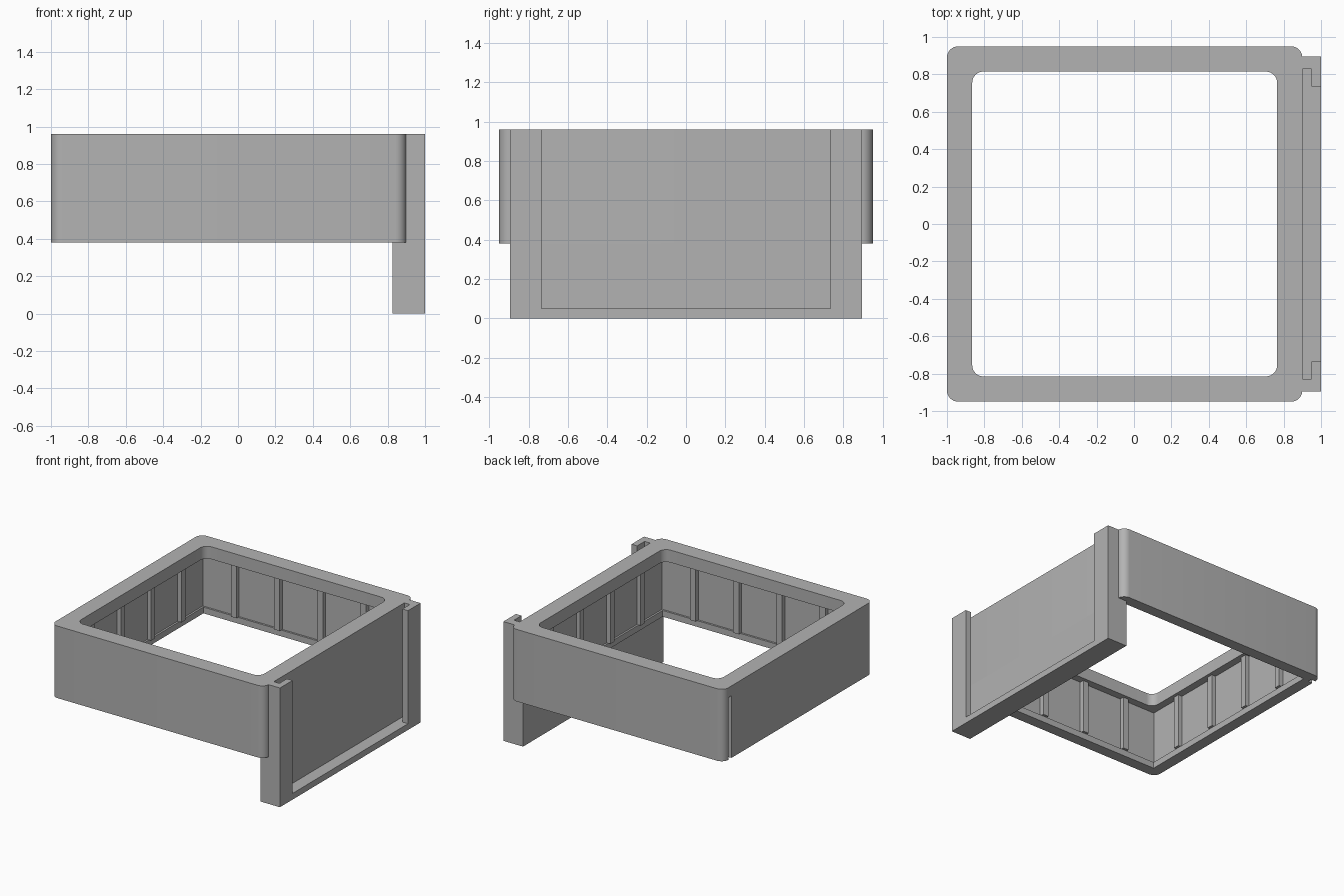
import bpy, bmesh, math

if "Cube" in bpy.data.objects:
    bpy.data.objects.remove(bpy.data.objects["Cube"])

grey = bpy.data.materials.new("light_grey")
grey.diffuse_color = (0.45, 0.45, 0.45, 1)
grey.use_nodes = True
grey.node_tree.nodes["Principled BSDF"].inputs["Base Color"].default_value = grey.diffuse_color

X0, X1, Y = -1.0, 0.90, 0.95      # outer limits of the square frame
CX = (X0 + X1) / 2
Z0, Z1 = 0.38, 0.96
N = 8                             # segments per rounded corner


def finish(name, bm):
    bmesh.ops.remove_doubles(bm, verts=bm.verts, dist=1e-5)
    bmesh.ops.recalc_face_normals(bm, faces=bm.faces)
    me = bpy.data.meshes.new(name)
    bm.to_mesh(me)
    bm.free()
    me.materials.append(grey)
    ob = bpy.data.objects.new(name, me)
    bpy.context.collection.objects.link(ob)
    return ob


def box(name, x0, x1, y0, y1, z0, z1):
    bm = bmesh.new()
    bmesh.ops.create_cube(bm, size=1)
    for v in bm.verts:
        v.co = ((x0 + x1) / 2 + v.co.x * (x1 - x0),
                (y0 + y1) / 2 + v.co.y * (y1 - y0),
                (z0 + z1) / 2 + v.co.z * (z1 - z0))
    return finish(name, bm)


def extrude_outline(name, pts, z0, z1):
    bm = bmesh.new()
    face = bm.faces.new([bm.verts.new((x, y, z0)) for x, y in pts])
    new = bmesh.ops.extrude_face_region(bm, geom=[face])["geom"]
    for v in new:
        if isinstance(v, bmesh.types.BMVert):
            v.co.z = z1
    return finish(name, bm)


def ring(bm, inset, z, r):
    hx, hy = (X1 - X0) / 2 - inset - r, Y - inset - r
    verts = []
    for k, (sx, sy) in enumerate([(1, 1), (-1, 1), (-1, -1), (1, -1)]):
        for i in range(N + 1):
            a = (k + i / N) * math.pi / 2
            verts.append(bm.verts.new((CX + sx * hx + r * math.cos(a),
                                       sy * hy + r * math.sin(a), z)))
    return verts


# Square frame: section swept around as (inset, height, corner radius)
section = [(0, Z0, .06), (0, Z1, .06), (.135, Z1, .06), (.135, .86, .06),
           (.075, .86, 0), (.075, .43, 0), (.09, .43, 0), (.09, Z0, 0)]
bm = bmesh.new()
rings = [ring(bm, *s) for s in section]
for a, b in zip(rings, rings[1:] + rings[:1]):
    for i in range(len(a)):
        j = (i + 1) % len(a)
        bm.faces.new((a[i], a[j], b[j], b[i]))
bmesh.ops.remove_doubles(bm, verts=bm.verts, dist=1e-5)
frame = finish("square_frame", bm)

# Small vertical slot beside the back left corner
cutter = box("slot_cutter", -1.1, -0.96, 0.85, 0.885, 0.3, 0.88)
cutter.hide_render = True
cutter.hide_viewport = True
mod = frame.modifiers.new("slot", "BOOLEAN")
mod.operation = "DIFFERENCE"
mod.object = cutter
mod.solver = "EXACT"

bpy.ops.object.select_all(action="DESELECT")
frame.select_set(True)
bpy.context.view_layer.objects.active = frame
bpy.ops.object.shade_smooth_by_angle(angle=math.radians(30))

# Inner ribs, four on each wall
W, D = 0.025, 0.11
for n in range(4):
    t = (n - 1.5) * 0.385
    for s in (-1, 1):
        ya, yb = sorted((s * (Y - .075), s * (Y - D)))
        box("rib_y", CX + t - W, CX + t + W, ya, yb, .43, .86)
        xa, xb = sorted((CX + s * (Y - .075), CX + s * (Y - D)))
        box("rib_x", xa, xb, t - W, t + W, .43, .86)

# Slide-in plate holder on the right: back plate, sill and two hooked rails
P = 0.895
box("holder_back_plate", 0.825, 0.90, -P, P, 0, Z0)
box("holder_sill", 0.90, 1.0, -P, P, 0, 0.05)
for s in (-1, 1):
    extrude_outline("holder_rail",
                    [(x, s * y) for x, y in [(.90, P), (1, P), (1, .735), (.95, .735),
                                             (.95, .83), (.90, .83)]], 0.05, Z1)
    # filler behind the rail where the frame corner is rounded
    ya, yb = sorted((s * .83, s * P))
    box("holder_rail_root", 0.87, 0.902, ya, yb, Z0, Z1 - .001)
